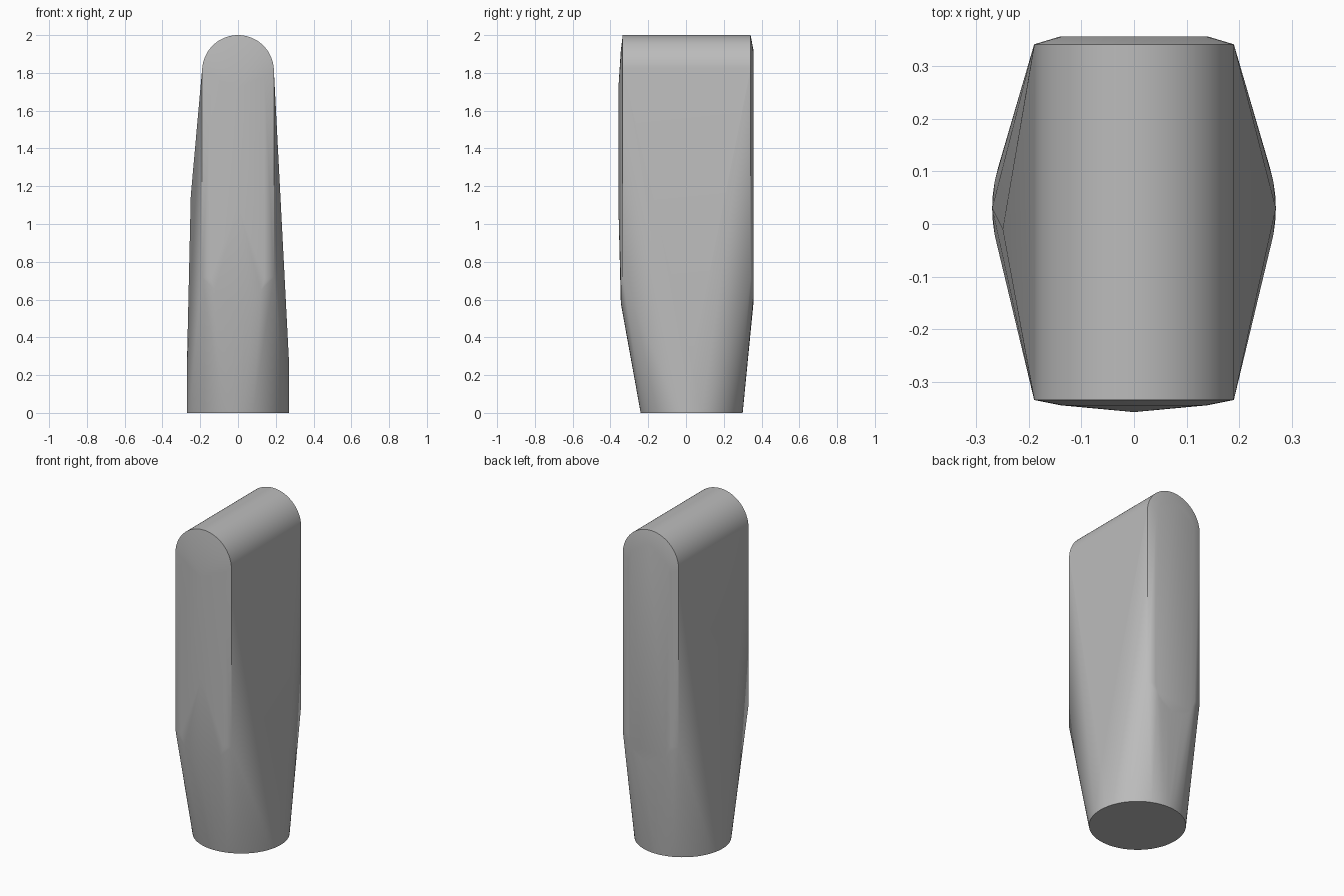
import bpy, bmesh, math

cube = bpy.data.objects.get("Cube")
if cube:
    bpy.data.objects.remove(cube, do_unlink=True)

grey = bpy.data.materials.new("plain grey")
grey.use_nodes = True
COLOUR = (0.5, 0.5, 0.5, 1)
grey.diffuse_color = COLOUR
grey.node_tree.nodes["Principled BSDF"].inputs["Base Color"].default_value = COLOUR


def arc(radius, z, start, end, steps):
    """Points (x, z) on an arc centred on x = 0."""
    for i in range(steps + 1):
        a = math.radians(start + (end - start) * i / steps)
        yield radius * math.cos(a), z + radius * math.sin(a)


points = []

# Round base
SIDES = 64
for i in range(SIDES):
    a = math.tau * i / SIDES
    points.append((0.27 * math.cos(a), 0.03 + 0.27 * math.sin(a), 0))

# Rounded top, running front to back, and the foot of its straight edges
for y in (-0.335, 0.342):
    points += [(x, y, z) for x, z in arc(0.19, 1.81, 0, 180, 40)]
    points += [(-0.19, y, 0.72), (0.19, y, 0.72)]

# Raised slot-shaped end faces
for y in (-0.345, 0.357):
    points += [(x, y, z) for x, z in arc(0.14, 1.78, 0, 180, 24)]
    points += [(x, y, z) for x, z in arc(0.14, 0.72, 180, 360, 24)]

# Slight swell on the front face and on the sides
points += [(0, -0.358, 1.1), (0, -0.358, 1.72)]
points += [(0.27, 0.03, 0.27), (-0.27, 0.03, 0.27), (-0.25, -0.01, 1.15)]

# Skin all sections into one tapered body
bm = bmesh.new()
for p in points:
    bm.verts.new(p)
hull = bmesh.ops.convex_hull(bm, input=bm.verts)
loose = {v for v in hull["geom_interior"] + hull["geom_unused"]
         if isinstance(v, bmesh.types.BMVert)}
bmesh.ops.delete(bm, geom=list(loose), context="VERTS")
bmesh.ops.dissolve_limit(bm, angle_limit=math.radians(0.2),
                         verts=bm.verts, edges=bm.edges)
bmesh.ops.recalc_face_normals(bm, faces=bm.faces)
mesh = bpy.data.meshes.new("tapered_body")
bm.to_mesh(mesh)
bm.free()
mesh.materials.append(grey)

body = bpy.data.objects.new("tapered_body", mesh)
bpy.context.collection.objects.link(body)
bpy.context.view_layer.objects.active = body
body.select_set(True)
bpy.ops.object.shade_smooth_by_angle(angle=math.radians(30))
